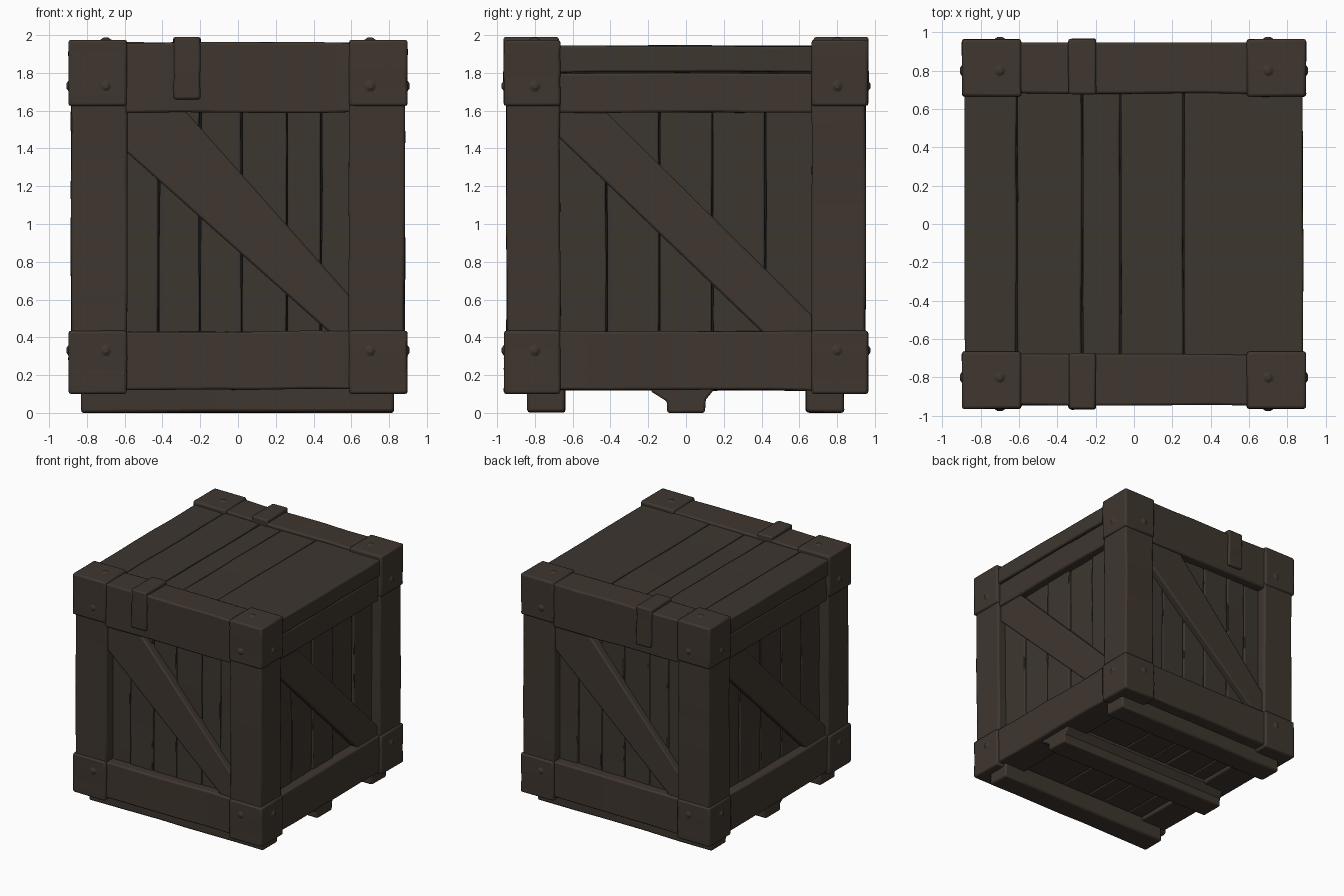
import bpy, bmesh, math, random
from mathutils import Matrix, Vector

if "Cube" in bpy.data.objects:
    bpy.data.objects.remove(bpy.data.objects["Cube"])
random.seed(7)

def material(name, rgb):
    m = bpy.data.materials.new(name)
    m.diffuse_color = (*rgb, 1)
    m.use_nodes = True
    m.node_tree.nodes["Principled BSDF"].inputs["Base Color"].default_value = m.diffuse_color
    return m

FRAME = material("frame_wood", (0.050, 0.037, 0.028))
PLANK = material("plank_wood", (0.046, 0.037, 0.028))
GAP = material("dark_gap", (0.012, 0.009, 0.007))

def finish(name, bm, mat, turn=0, bevel=0.012):
    """Turn the mesh in quarter turns about z, then bevel and shade it."""
    bmesh.ops.rotate(bm, verts=bm.verts, cent=(0, 0, 0),
                     matrix=Matrix.Rotation(turn * math.pi / 2, 3, 'Z'))
    bmesh.ops.recalc_face_normals(bm, faces=bm.faces)
    me = bpy.data.meshes.new(name)
    bm.to_mesh(me)
    bm.free()
    me.materials.append(mat)
    ob = bpy.data.objects.new(name, me)
    bpy.context.collection.objects.link(ob)
    if bevel:
        mod = ob.modifiers.new("worn_edge", 'BEVEL')
        mod.width, mod.segments = bevel, 2
        mod.limit_method, mod.angle_limit = 'ANGLE', math.radians(40)
    bpy.ops.object.select_all(action='DESELECT')
    ob.select_set(True)
    bpy.context.view_layer.objects.active = ob
    bpy.ops.object.shade_smooth_by_angle(angle=math.radians(35))
    return ob

def board(name, lo, hi, mat=FRAME, turn=0, wob=0.004, bevel=0.012, cuts=5):
    """Box from lo to hi, slightly uneven along its longest side."""
    lo, hi = Vector(lo), Vector(hi)
    size = hi - lo
    bm = bmesh.new()
    bmesh.ops.create_cube(bm, size=1)
    for v in bm.verts:
        v.co = Vector(((v.co[i] + 0.5) * size[i] + lo[i] for i in range(3)))
    ax = max(range(3), key=lambda i: size[i])
    no = Vector((0, 0, 0))
    no[ax] = 1
    for c in range(1, cuts):
        p = lo + size * ((c + random.uniform(-0.25, 0.25)) / cuts)
        bmesh.ops.bisect_plane(bm, geom=bm.verts[:] + bm.edges[:] + bm.faces[:],
                               plane_co=p, plane_no=no)
    for v in bm.verts:
        for i in range(3):
            if i != ax:
                v.co[i] += random.uniform(-wob, wob)
    return finish(name, bm, mat, turn, bevel)

def prism(name, pts, d0, d1, mat=FRAME, turn=0, bevel=0.012):
    """Outline (u, z) on the front face, extruded between depths d0 and d1."""
    bm = bmesh.new()
    f = bm.faces.new([bm.verts.new((u, -d0, z)) for u, z in pts])
    ext = bmesh.ops.extrude_face_region(bm, geom=[f])
    for v in ext["geom"]:
        if isinstance(v, bmesh.types.BMVert):
            v.co.y = -d1
    return finish(name, bm, mat, turn, bevel)

# dark body seen through the plank gaps
board("inner_body", (-0.775, -0.84, 0.18), (0.775, 0.84, 1.88), GAP, wob=0, bevel=0, cuts=1)

# corner posts with raised end caps and nail heads
for sx in (-1, 1):
    for sy in (-1, 1):
        def corner(name, r, z0, z1, wob):
            xs = sorted((sx * 0.588, sx * r))
            ys = sorted((sy * 0.665, sy * (r + 0.067)))
            board(name, (xs[0], ys[0], z0), (xs[1], ys[1], z1), wob=wob, bevel=0.014)
        corner("corner_post", 0.883, 0.3, 1.8, 0.004)
        corner("lower_corner_cap", 0.897, 0.10, 0.435, 0.002)
        corner("upper_corner_cap", 0.897, 1.625, 1.975, 0.002)
        nails = [((sx * 0.9, sy * 0.80, z), (sx, 0, 0)) for z in (0.33, 1.73)]
        nails += [((sx * 0.70, sy * 0.967, z), (0, sy, 0)) for z in (0.33, 1.73)]
        nails += [((sx * 0.70, sy * 0.80, 1.978), (0, 0, 1))]
        for pos, d in nails:
            bm = bmesh.new()
            bmesh.ops.create_cone(bm, cap_ends=True, segments=7, radius1=0.04,
                                  radius2=0.012, depth=0.018)
            rot = Vector(d).to_track_quat('Z', 'Y').to_matrix().to_4x4()
            bmesh.ops.transform(bm, verts=bm.verts, matrix=Matrix.Translation(pos) @ rot)
            finish("nail_head", bm, FRAME, bevel=0)

def wall_planks(name, edges, depth, turn):
    for a, b in zip(edges, edges[1:]):
        out = depth + random.uniform(-0.008, 0.008)
        board(name, (a + 0.004, -out, 0.3), (b - 0.004, -depth + 0.06, 1.75),
              PLANK, turn, wob=0.003, bevel=0.008)

# front and back walls
for turn in (0, 2):
    wall_planks("end_wall_plank", (-0.64, -0.42, -0.2, 0.02, 0.26, 0.44, 0.64), 0.865, turn)
    board("end_lower_rail", (-0.6, -0.943, 0.125), (0.6, -0.68, 0.432), turn=turn)
    board("end_upper_rail", (-0.6, -0.945, 1.59), (0.6, -0.68, 1.96), turn=turn)
    prism("end_brace", [(-0.6, 1.6), (-0.28, 1.6), (0.6, 0.61), (0.6, 0.42),
                        (0.49, 0.42), (-0.6, 1.39)], 0.84, 0.925, turn=turn)

# strap blocks wrapped over the upper end rails
for s in (-1, 1):
    ys = sorted((s * 0.675, s * 0.966))
    board("rail_strap", (-0.34, ys[0], 1.66), (-0.2, ys[1], 1.99), wob=0.004)

# side walls
for turn in (1, 3):
    wall_planks("side_wall_plank", (-0.7, -0.42, -0.14, 0.14, 0.42, 0.7), 0.80, turn)
    board("side_lower_rail", (-0.675, -0.876, 0.12), (0.675, -0.62, 0.432), turn=turn)
    board("side_upper_rail", (-0.675, -0.868, 1.59), (0.675, -0.62, 1.80), turn=turn)
    prism("side_brace", [(-0.675, 1.6), (-0.43, 1.6), (0.675, 0.51), (0.675, 0.42),
                         (0.41, 0.42), (-0.675, 1.46)], 0.78, 0.855, turn=turn)

# lid and floor planks
lid = (-0.885, -0.61, -0.27, -0.07, 0.26, 0.885)
for a, b in zip(lid, lid[1:]):
    top = 1.94 + random.uniform(-0.006, 0.006)
    board("lid_plank", (a + 0.003, -0.69, 1.805), (b - 0.004, 0.69, top), PLANK,
          wob=0.003, bevel=0.01)
    board("floor_plank", (a * 0.8 + 0.004, -0.75, 0.15), (b * 0.8 - 0.004, 0.75, 0.22), PLANK,
          wob=0.003, bevel=0.008)

# skid runners underneath
for y in (-0.74, 0.735):
    board("outer_runner", (-0.83, y - 0.1, 0.003), (0.825, y + 0.1, 0.16), wob=0.003, bevel=0.015)
prism("middle_runner", [(-0.1, 0), (0.1, 0), (0.105, 0.07), (0.15, 0.125), (0.15, 0.17),
                        (-0.2, 0.17), (-0.18, 0.11), (-0.1, 0.06)], -0.83, 0.825, turn=1)
